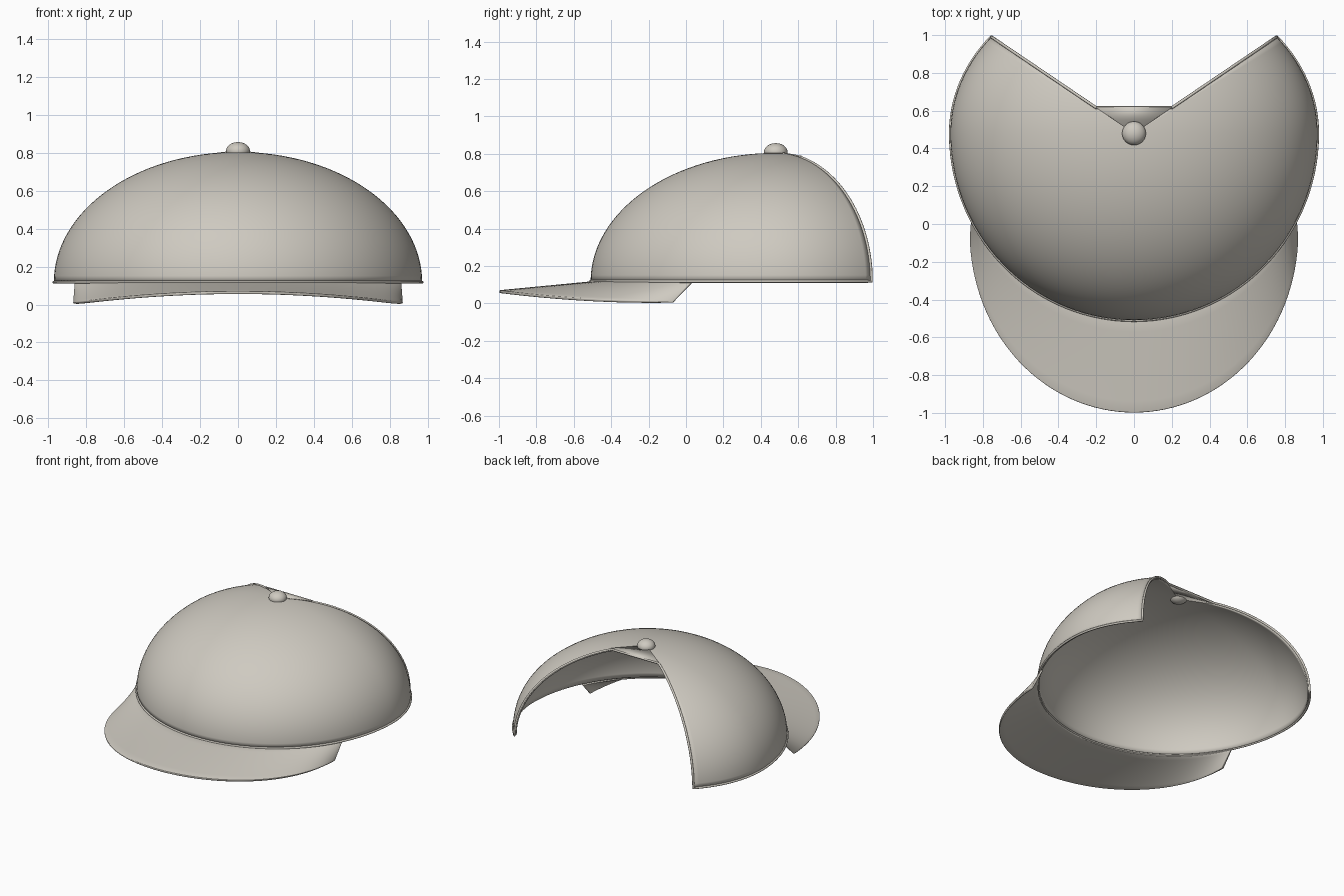
import bpy, bmesh
from math import sin, cos, pi, radians

if "Cube" in bpy.data.objects:
    bpy.data.objects.remove(bpy.data.objects["Cube"], do_unlink=True)

fabric = bpy.data.materials.new("warm_grey_fabric")
fabric.use_nodes = True
colour = (0.62, 0.59, 0.53, 1)
fabric.diffuse_color = colour
bsdf = next(n for n in fabric.node_tree.nodes if n.type == "BSDF_PRINCIPLED")
bsdf.inputs["Base Color"].default_value = colour
bsdf.inputs["Roughness"].default_value = 0.8

BACK = radians(39)             # how far the side panels wrap behind the ears
CENTRE_Y, RIM_Z, HEIGHT = 0.48, 0.118, 0.687


def crown_point(angle, lift):
    """Point on the dome: angle around it (0 = +x), lift from rim to top."""
    depth = 1.0 if sin(angle) < 0 else 0.82
    r = cos(lift)
    return (0.972 * r * cos(angle), CENTRE_Y + 0.99 * depth * r * sin(angle),
            RIM_Z + HEIGHT * sin(lift))


def finish(obj, smooth=40):
    obj.data.materials.append(fabric)
    bpy.ops.object.select_all(action="DESELECT")
    obj.select_set(True)
    bpy.context.view_layer.objects.active = obj
    bpy.ops.object.shade_smooth_by_angle(angle=radians(smooth))
    return obj


def sheet(name, rows, thickness, offset, bevel=0):
    """Surface through rows of points, given thickness."""
    bm = bmesh.new()
    grid = [[bm.verts.new(p) for p in row] for row in rows]
    for a, b in zip(grid, grid[1:]):
        for i in range(len(a) - 1):
            bm.faces.new((a[i], a[i + 1], b[i + 1], b[i]))
    bmesh.ops.remove_doubles(bm, verts=bm.verts, dist=0.0001)
    mesh = bpy.data.meshes.new(name)
    bm.to_mesh(mesh)
    bm.free()
    obj = bpy.data.objects.new(name, mesh)
    bpy.context.collection.objects.link(obj)
    solid = obj.modifiers.new("thickness", "SOLIDIFY")
    solid.thickness, solid.offset = thickness, offset
    if bevel:
        edge = obj.modifiers.new("soft_edge", "BEVEL")
        edge.width, edge.segments, edge.limit_method = bevel, 3, "ANGLE"
        edge.angle_limit = radians(50)
    return finish(obj)


def piping(name, points, radius, cyclic=False):
    """Round binding along a path."""
    curve = bpy.data.curves.new(name, "CURVE")
    curve.dimensions = "3D"
    curve.bevel_depth, curve.bevel_resolution, curve.use_fill_caps = radius, 2, True
    spline = curve.splines.new("POLY")
    spline.points.add(len(points) - 1)
    for p, co in zip(spline.points, points):
        p.co = (*co, 1)
    spline.use_cyclic_u = cyclic
    obj = bpy.data.objects.new(name, curve)
    bpy.context.collection.objects.link(obj)
    curve.materials.append(fabric)
    for s in curve.splines:
        s.use_smooth = True
    return obj


# Crown: open dome with the back wedge left out
N, M = 96, 32
angles = [-pi - BACK + (pi + 2 * BACK) * i / N for i in range(N + 1)]
lifts = [pi / 2 * j / M for j in range(M + 1)]
sheet("crown", [[crown_point(a, l) for a in angles] for l in lifts], 0.015, -1)

# Binding around the rim, up both opening edges and across the bridge
top_lift = radians(74.5)
climb = [top_lift * j / 24 for j in range(25)]
path = [crown_point(a, 0) for a in angles]
path += [crown_point(BACK, l) for l in climb[1:]]
path += [crown_point(pi - BACK, l) for l in reversed(climb[1:])]
piping("edge_binding", path, 0.008, cyclic=True)

# Bridge: small flat panel closing the top of the opening
left, right = crown_point(BACK, top_lift), crown_point(pi - BACK, top_lift)
apex = (0, CENTRE_Y, RIM_Z + HEIGHT)
bridge_rows = [[tuple(p + (q - p) * t for p, q in zip(apex, end)) for end in (left, right)]
               for t in (0.02, 0.5, 1)]
bridge = sheet("back_bridge", bridge_rows, 0.02, 0)

# Brim: lofted from the crown rim to a wider, drooping outer edge
START = radians(27)
brim_rows = []
for k in range(9):
    t = k / 8
    row = []
    for i in range(65):
        s = i / 64
        a = -pi + START + (pi - 2 * START) * s
        x, y, z = crown_point(a, 0)
        inner = (x * 0.99, y, z - 0.008)
        o = -pi + pi * s
        outer = (0.862 * cos(o), -0.07 + 0.928 * sin(o), 0.063 - 0.058 * cos(o) ** 2)
        row.append(tuple(p + (q - p) * t for p, q in zip(inner, outer)))
    brim_rows.append(row)
sheet("brim", brim_rows, 0.016, 0, 0.005)

# Button on top
bpy.ops.mesh.primitive_uv_sphere_add(segments=32, ring_count=16, radius=0.063,
                                     location=(0, CENTRE_Y, 0.81))
button = bpy.context.object
button.name = "top_button"
button.scale.z = 0.75
finish(button)
